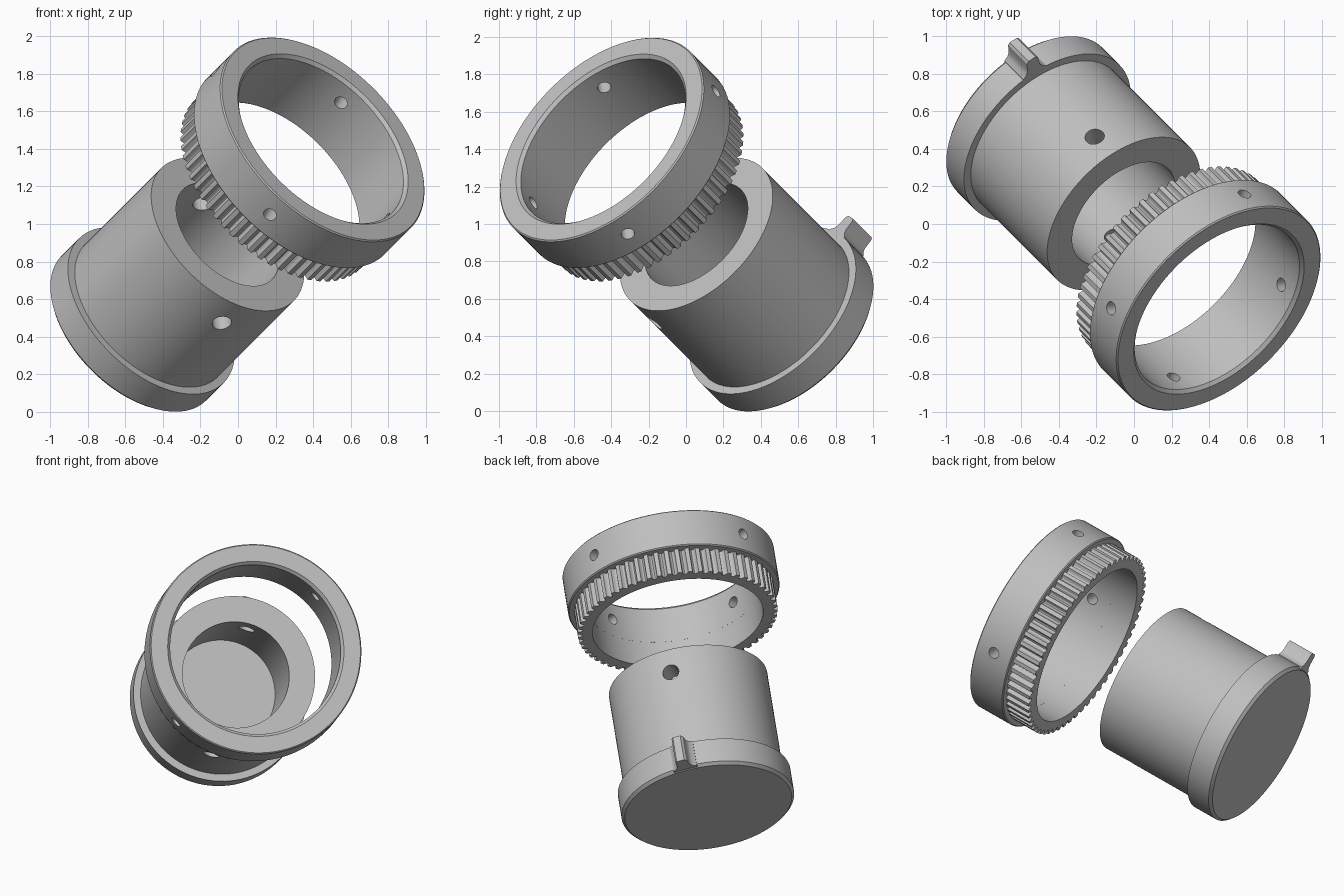
import bpy, bmesh
from math import pi, sin, cos
from mathutils import Matrix, Vector

if "Cube" in bpy.data.objects:
    bpy.data.objects.remove(bpy.data.objects["Cube"])

# Shared tilted frame: local z runs along the common axis, local x through the tab
AXIS = Vector((1, -1, 1)).normalized()
TAB = Vector((-.126, .64, .76))
TAB = (TAB - AXIS * TAB.dot(AXIS)).normalized()
SIDE = AXIS.cross(TAB)
FRAME = Matrix.Translation((0, 0, 1)) @ Matrix((TAB, SIDE, AXIS)).transposed().to_4x4()

grey = bpy.data.materials.new("plain grey")
grey.use_nodes = True
grey.diffuse_color = (.52, .52, .52, 1)
grey.node_tree.nodes["Principled BSDF"].inputs["Base Color"].default_value = grey.diffuse_color


def finish(name, bm):
    """Turn a bmesh in the local frame into a placed object."""
    bmesh.ops.remove_doubles(bm, verts=bm.verts, dist=1e-5)
    bmesh.ops.recalc_face_normals(bm, faces=bm.faces)
    mesh = bpy.data.meshes.new(name)
    bm.to_mesh(mesh)
    bm.free()
    mesh.transform(FRAME)
    mesh.materials.append(grey)
    ob = bpy.data.objects.new(name, mesh)
    bpy.context.collection.objects.link(ob)
    return ob


def lathe(name, profile, closed, steps=96):
    """Spin a (radius, height) profile round the axis."""
    bm = bmesh.new()
    vs = [bm.verts.new((r, 0, t)) for r, t in profile]
    pairs = list(zip(vs, vs[1:])) + ([(vs[-1], vs[0])] if closed else [])
    edges = [bm.edges.new(p) for p in pairs]
    bmesh.ops.spin(bm, geom=vs + edges, axis=(0, 0, 1), cent=(0, 0, 0),
                   angle=2 * pi, steps=steps, use_merge=True)
    return finish(name, bm)


def prism(name, points, low, high):
    """Extrude an outline in the local xy plane."""
    bm = bmesh.new()
    face = bm.faces.new([bm.verts.new((x, y, low)) for x, y in points])
    top = bmesh.ops.extrude_face_region(bm, geom=[face], use_keep_orig=True)["geom"]
    bmesh.ops.translate(bm, vec=(0, 0, high - low),
                        verts=[v for v in top if isinstance(v, bmesh.types.BMVert)])
    return finish(name, bm)


def drill(ob, angles, radius, height):
    """Cut round holes right through, across the axis."""
    cutters = []
    for a in angles:
        bm = bmesh.new()
        m = (Matrix.Translation((0, 0, height)) @ Matrix.Rotation(a, 4, 'Z')
             @ Matrix.Rotation(pi / 2, 4, 'Y'))
        bmesh.ops.create_cone(bm, cap_ends=True, segments=32, radius1=radius,
                              radius2=radius, depth=2, matrix=m)
        cutter = finish("drill_cutter", bm)
        cutter.hide_render = True
        mod = ob.modifiers.new("hole", 'BOOLEAN')
        mod.operation, mod.solver, mod.object = 'DIFFERENCE', 'EXACT', cutter
        cutters.append(cutter)
    deps = bpy.context.evaluated_depsgraph_get()
    mesh = bpy.data.meshes.new_from_object(ob.evaluated_get(deps))
    ob.modifiers.clear()
    ob.data = mesh
    for c in cutters:
        bpy.data.objects.remove(c)


# Cup with a lip round its closed end and a cross hole near the mouth
cup = lathe("cup", [(0, -.98), (.527, -.98), (.545, -.962), (.545, -.8), (.5, -.8),
                    (.5, -.095), (.337, -.095), (.337, -.72), (0, -.72)], False)
drill(cup, [0], .052, -.256)

# Locating tab on the lip, flared at its root
half = [(.5, .08), (.543, .075), (.56, .052), (.585, .04), (.64, .036), (.655, .024)]
tab = prism("lip_tab", half + [(x, -y) for x, y in reversed(half)], -.975, -.8)

# Plain band of the ring with four set-screw holes
band = lathe("ring_band", [(.538, .53), (.66, .53), (.667, .537), (.667, .778), (.66, .785),
                           (.556, .785), (.538, .767)], True)
screw = Vector((-.31, -.81, -.49))
start = Vector((1, 0)).angle_signed(Vector((screw.dot(TAB), screw.dot(SIDE))))
drill(band, [-start, pi / 2 - start], .036, .658)

# Toothed belt band: rounded grooves between the teeth
TEETH, PARTS = 60, 10
bm = bmesh.new()
rows = []
for i in range(TEETH * PARTS):
    a = 2 * pi * i / (TEETH * PARTS)
    k = i % PARTS
    depth = .03 * sin(pi * k / 6) ** .6 if 0 < k < 6 else 0
    rows.append([bm.verts.new((r * cos(a), r * sin(a), t))
                 for r, t in ((.538, .36), (.63 - depth, .36), (.63 - depth, .53), (.538, .53))])
for p, q in zip(rows, rows[1:] + rows[:1]):
    for j in range(4):
        n = (j + 1) % 4
        bm.faces.new((p[j], p[n], q[n], q[j]))
teeth = finish("toothed_band", bm)

# Smooth round walls, sharp rims
bpy.ops.object.select_all(action='DESELECT')
for ob in (cup, tab, band, teeth):
    ob.select_set(True)
bpy.context.view_layer.objects.active = cup
bpy.ops.object.shade_smooth_by_angle(angle=pi / 6)
